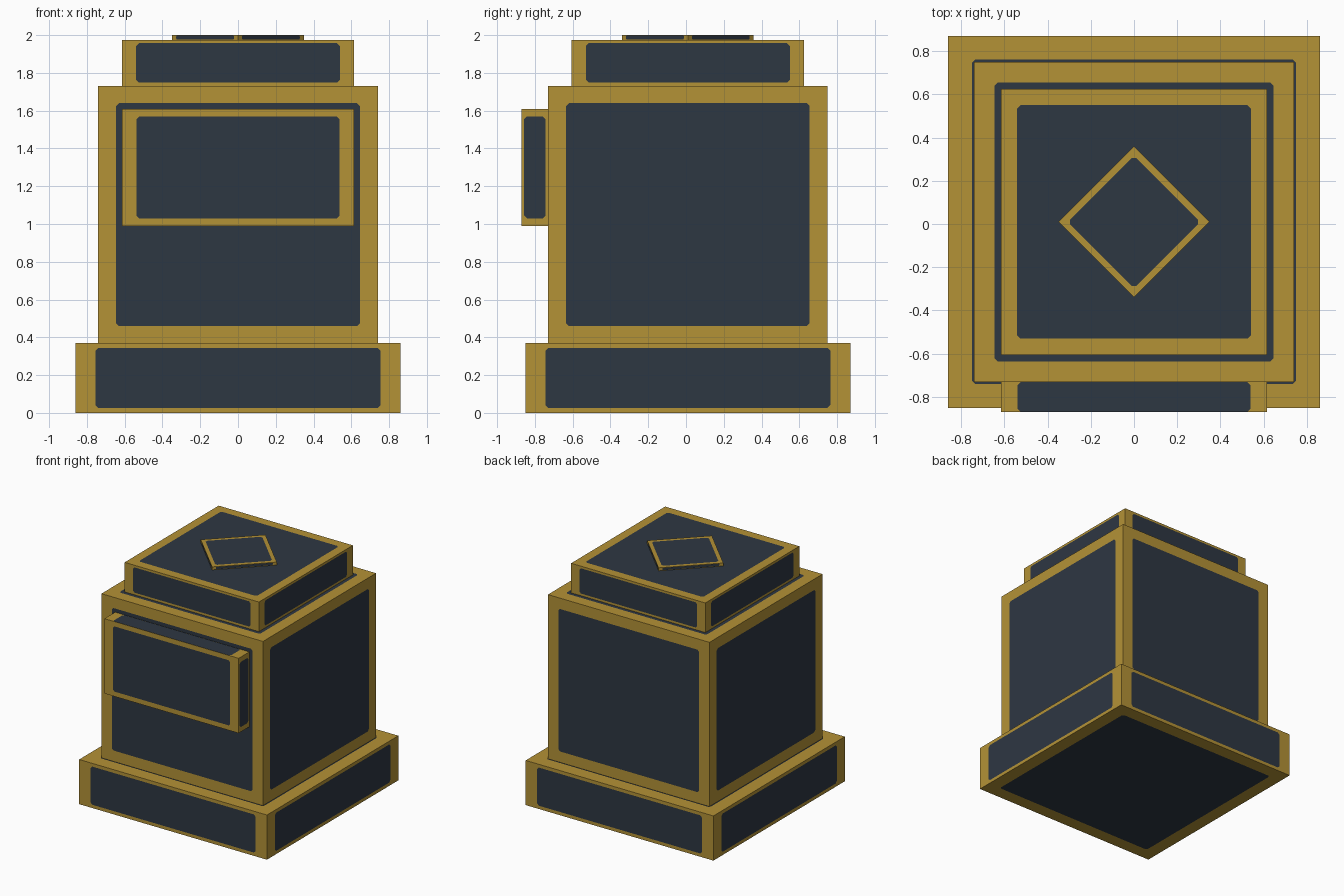
import bpy, bmesh, math
from mathutils import Vector

if "Cube" in bpy.data.objects:
    bpy.data.objects.remove(bpy.data.objects["Cube"])


def material(name, color):
    m = bpy.data.materials.new(name)
    m.diffuse_color = (*color, 1)
    m.use_nodes = True
    m.node_tree.nodes["Principled BSDF"].inputs["Base Color"].default_value = m.diffuse_color
    return m


MATS = [material("gold trim", (0.456, 0.287, 0.037)),
        material("dark slate", (0.027, 0.038, 0.055))]


def panelled_box(name, size, center, side_x, side_y, cap, turn=0.0, clip=0.015):
    """Box whose faces are gold frames around clipped-corner dark panels.
    side_x / side_y / cap: panel margins (u, v) on faces along x, y and z."""
    bm = bmesh.new()
    half = [s / 2 for s in size]
    plans = [(0, 1, 2, side_x), (1, 0, 2, side_y), (2, 0, 1, cap)]
    for axis, ua, va, (mu, mv) in plans:
        for sign in (-1, 1):
            def point(u, v):
                p = Vector((0, 0, 0))
                p[axis], p[ua], p[va] = sign * half[axis], u, v
                return bm.verts.new(p)

            hu, hv = half[ua], half[va]
            iu, iv = hu - mu, hv - mv
            c = min(clip, iu * 0.4, iv * 0.4)
            outer, inner = [], []
            for i, (su, sv) in enumerate([(-1, -1), (1, -1), (1, 1), (-1, 1)]):
                outer.append(point(su * hu, sv * hv))
                pair = [(su * iu, sv * (iv - c)), (su * (iu - c), sv * iv)]
                inner.append([point(*p) for p in (pair if i % 2 == 0 else pair[::-1])])
            # dark panel, then the frame bars and corner triangles
            faces = [bm.faces.new([v for pair in inner for v in pair])]
            faces[0].material_index = 1
            for i in range(4):
                j = (i + 1) % 4
                faces.append(bm.faces.new((outer[i], outer[j], inner[j][0], inner[i][1])))
                faces.append(bm.faces.new((outer[i], inner[i][1], inner[i][0])))
            out = Vector((0, 0, 0))
            out[axis] = sign
            for f in faces:
                f.normal_update()
                if f.normal.dot(out) < 0:
                    f.normal_flip()
    bmesh.ops.remove_doubles(bm, verts=bm.verts, dist=0.0002)
    mesh = bpy.data.meshes.new(name)
    bm.to_mesh(mesh)
    bm.free()
    for m in MATS:
        mesh.materials.append(m)
    ob = bpy.data.objects.new(name, mesh)
    ob.location = center
    ob.rotation_euler.z = turn
    bpy.context.collection.objects.link(ob)
    return ob


# wide plinth
panelled_box("base", (1.72, 1.72, 0.37), (0, 0.01, 0.185),
             (0.105, 0.027), (0.105, 0.027), (0.11, 0.11))
# main block
panelled_box("body", (1.48, 1.48, 1.36), (0, 0.01, 1.05),
             (0.095, 0.09), (0.095, 0.09), (0.095, 0.095))
# upper block
panelled_box("lid", (1.23, 1.23, 0.245), (0, 0.01, 1.8525),
             (0.075, 0.018), (0.075, 0.018), (0.075, 0.075))
# box on the front face
panelled_box("front_box", (1.23, 0.14, 0.62), (0, -0.80, 1.30),
             (0.013, 0.04), (0.077, 0.04), (0.077, 0.001))
# diamond plate on top
panelled_box("top_diamond", (0.493, 0.493, 0.025), (0, 0.01, 1.9875),
             (0.03, 0.003), (0.03, 0.003), (0.03, 0.03), turn=math.pi / 4)
